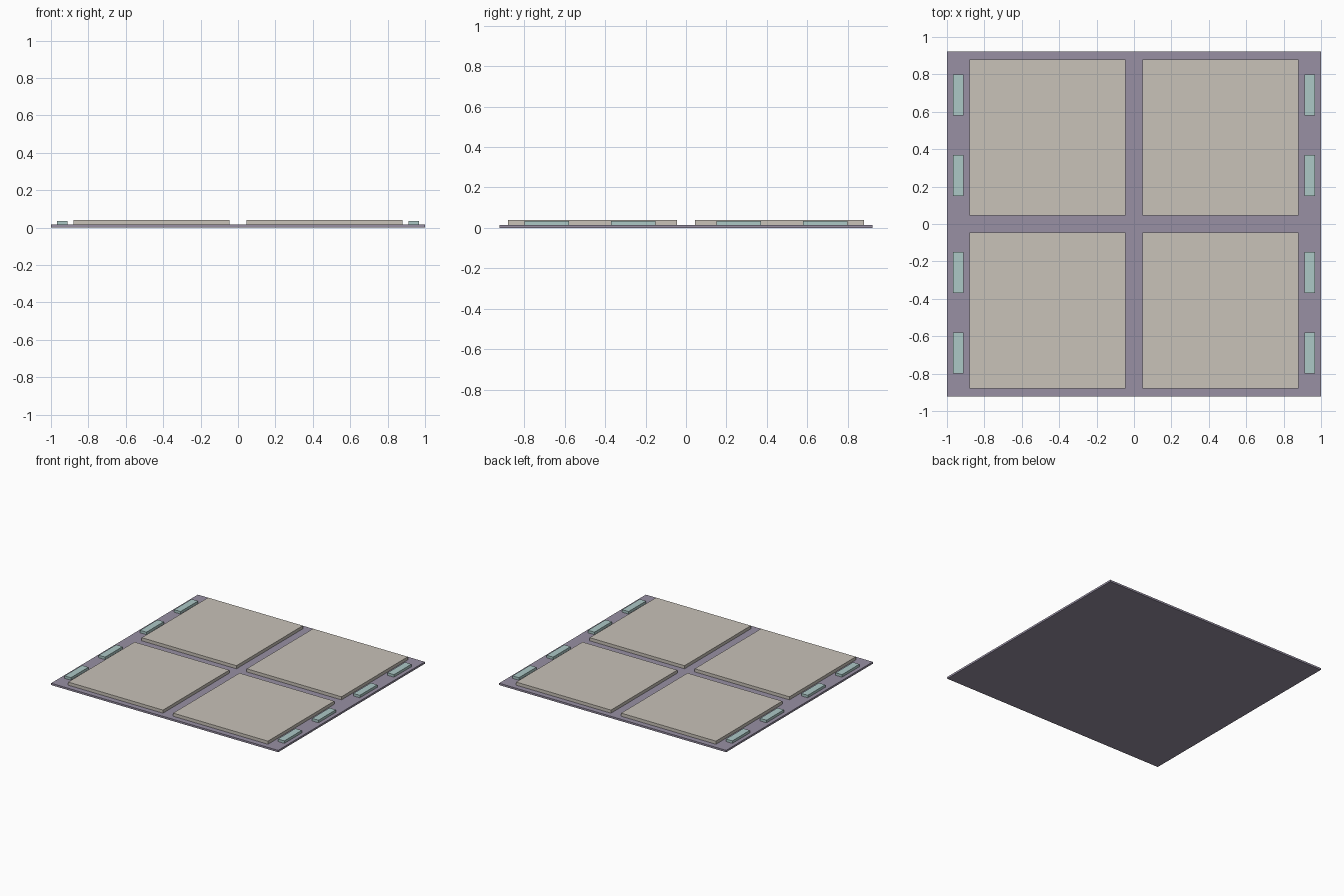
import bpy

if "Cube" in bpy.data.objects:
    bpy.data.objects.remove(bpy.data.objects["Cube"])


def material(name, rgb):
    m = bpy.data.materials.new(name)
    m.diffuse_color = (*rgb, 1.0)
    m.use_nodes = True
    m.node_tree.nodes["Principled BSDF"].inputs["Base Color"].default_value = m.diffuse_color
    return m


PURPLE = material("muted purple", (0.314, 0.279, 0.371))
BEIGE = material("warm beige", (0.578, 0.539, 0.479))
TEAL = material("pale teal", (0.413, 0.578, 0.565))


def box(name, x, y, z, mat):
    """Box from (min, max) ranges on each axis."""
    bpy.ops.mesh.primitive_cube_add(
        size=1, location=[(a + b) / 2 for a, b in (x, y, z)])
    o = bpy.context.object
    o.name = name
    o.scale = [b - a for a, b in (x, y, z)]
    bpy.ops.object.transform_apply(location=False, rotation=False, scale=True)
    o.data.materials.append(mat)
    return o


def span(centre, size):
    return (centre - size / 2, centre + size / 2)


BASE_TOP = 0.015

# Base plate
box("base_plate", (-1, 1), (-0.923, 0.923), (0, BASE_TOP), PURPLE)

# Four square floor panels
for sx in (-1, 1):
    for sy in (-1, 1):
        box("floor_panel", span(sx * 0.4625, 0.835), span(sy * 0.4625, 0.835),
            (BASE_TOP, 0.04), BEIGE)

# Small light strips along both sides
for sx in (-1, 1):
    for y in (-0.69, -0.26, 0.26, 0.69):
        box("side_strip", span(sx * 0.94, 0.056), span(y, 0.22),
            (BASE_TOP, 0.035), TEAL)
